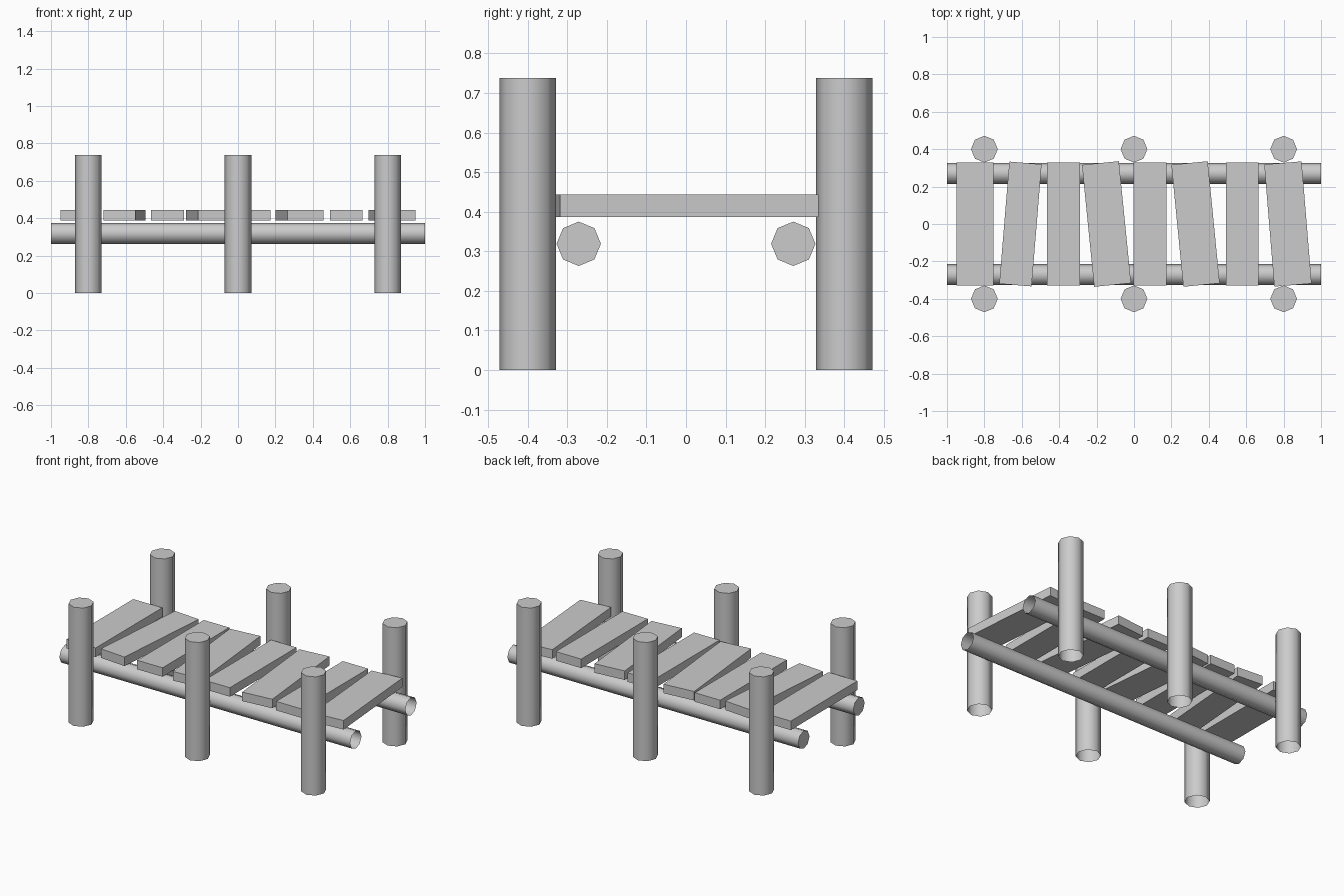
import bpy, bmesh
from math import radians, pi
from mathutils import Matrix

if "Cube" in bpy.data.objects:
    bpy.data.objects.remove(bpy.data.objects["Cube"])


def add_object(name, bm, matrix):
    mesh = bpy.data.meshes.new(name)
    bm.to_mesh(mesh)
    bm.free()
    obj = bpy.data.objects.new(name, mesh)
    bpy.context.collection.objects.link(obj)
    obj.matrix_world = matrix
    return obj


def log(name, radius, length, matrix):
    """Eight-sided log, capped on its local top end and open at the other."""
    bm = bmesh.new()
    bmesh.ops.create_cone(bm, cap_ends=True, segments=8, radius1=radius,
                          radius2=radius, depth=length)
    bm.normal_update()
    base = [f for f in bm.faces if f.normal.z < -0.9]
    bmesh.ops.delete(bm, geom=base, context='FACES_ONLY')
    # Smooth sides, sharp rims
    for f in bm.faces:
        f.smooth = len(f.verts) == 4
    for e in bm.edges:
        if abs(e.verts[0].co.z - e.verts[1].co.z) < 1e-5:
            e.smooth = False
    return add_object(name, bm, matrix)


def plank(name, x, width, angle):
    bm = bmesh.new()
    bmesh.ops.create_cube(bm, size=1)
    bmesh.ops.scale(bm, vec=(width, 0.655, 0.056), verts=bm.verts)
    return add_object(name, bm, Matrix.Translation((x, 0, 0.415))
                      @ Matrix.Rotation(radians(angle), 4, 'Z'))


for side, label in ((-1, "front"), (1, "back")):
    # Upright posts
    for i, x in enumerate((-0.8, 0, 0.8)):
        log(f"{label}_post_{i + 1}", 0.0715, 0.738,
            Matrix.Translation((x, side * 0.4, 0.369)))
    # Long beams under the deck
    log(f"{label}_beam", 0.056, 2.0,
        Matrix.Translation((0, side * 0.271, 0.319)) @ Matrix.Rotation(-pi / 2, 4, 'Y'))

# Deck planks: x centre, width, twist in degrees
planks = [(-0.85, 0.2, 0), (-0.607, 0.173, -4.7), (-0.377, 0.175, 0),
          (-0.147, 0.198, 5.7), (0.086, 0.175, 0), (0.329, 0.195, 5.6),
          (0.579, 0.175, 0), (0.823, 0.2, 4.7)]
for i, (x, width, angle) in enumerate(planks):
    plank(f"plank_{i + 1}", x, width, angle)
